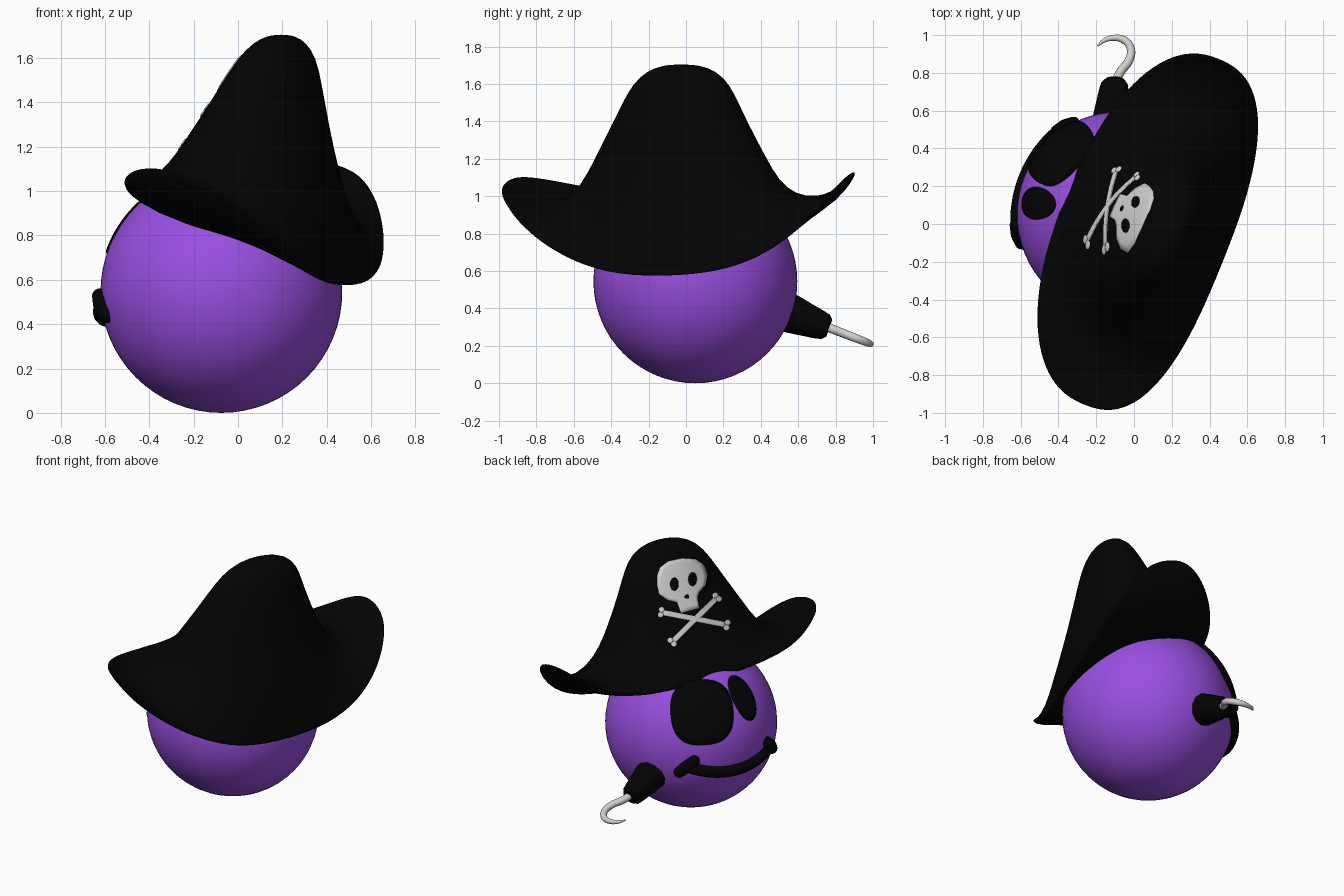
import bpy, bmesh, math
from mathutils import Vector
from mathutils.bvhtree import BVHTree

if "Cube" in bpy.data.objects:
    bpy.data.objects.remove(bpy.data.objects["Cube"])

C, R = Vector((-0.075, 0.05, 0.545)), 0.545


def material(name, rgb):
    m = bpy.data.materials.new(name)
    m.diffuse_color = (*rgb, 1)
    m.use_nodes = True
    m.node_tree.nodes["Principled BSDF"].inputs["Base Color"].default_value = m.diffuse_color
    return m


PURPLE = material("purple", (0.32, 0.078, 0.75))
BLACK = material("black", (0.001, 0.001, 0.001))
GREY = material("light_grey", (0.62, 0.62, 0.62))


def mesh_object(name, verts, faces, mat):
    me = bpy.data.meshes.new(name)
    me.from_pydata([tuple(v) for v in verts], [], faces)
    me.materials.append(mat)
    me.shade_smooth()
    ob = bpy.data.objects.new(name, me)
    bpy.context.collection.objects.link(ob)
    return ob


def tube(name, points, radii, mat):
    """Smooth round tube through points, closed at both ends."""
    cu = bpy.data.curves.new(name, 'CURVE')
    cu.dimensions = '3D'
    cu.bevel_depth = 1.0
    cu.bevel_resolution = 4
    cu.use_fill_caps = True
    cu.resolution_u = 8
    sp = cu.splines.new('BEZIER')
    sp.bezier_points.add(len(points) - 1)
    for bp, p, r in zip(sp.bezier_points, points, radii):
        bp.co, bp.radius = p, r
        bp.handle_left_type = bp.handle_right_type = 'AUTO'
    cu.materials.append(mat)
    ob = bpy.data.objects.new(name, cu)
    bpy.context.collection.objects.link(ob)
    return ob


def ball(name, centre, radius, mat, seg=24):
    bpy.ops.mesh.primitive_uv_sphere_add(segments=seg, ring_count=seg // 2, radius=radius, location=centre)
    ob = bpy.context.object
    ob.name = name
    ob.data.materials.append(mat)
    bpy.ops.object.shade_smooth()
    return ob


def ellipse(cx, cy, rx, ry, n=2.0, count=40):
    pts = []
    for i in range(count):
        c, s = math.cos(math.tau * i / count), math.sin(math.tau * i / count)
        pts.append((cx + rx * math.copysign(abs(c) ** (2 / n), c),
                    cy + ry * math.copysign(abs(s) ** (2 / n), s)))
    return pts


def plate(name, outline, centre, project, lift, mat, skirt, rings=6):
    """Star-shaped 2D outline laid on a curved surface, with a rim going down into it."""
    n = len(outline)
    verts = [project(centre[0], centre[1], lift)]
    for k in range(1, rings + 1):
        t = k / rings
        verts += [project(centre[0] + (x - centre[0]) * t, centre[1] + (y - centre[1]) * t, lift)
                  for x, y in outline]
    verts += [project(x, y, skirt) for x, y in outline]
    faces = [(0, 1 + j, 1 + (j + 1) % n) for j in range(n)]
    for k in range(rings):
        a, b = 1 + k * n, 1 + (k + 1) * n
        faces += [(a + j, b + j, b + (j + 1) % n, a + (j + 1) % n) for j in range(n)]
    return mesh_object(name, verts, faces, mat)


def on_ball(az, el, off=0.0):
    az, el = math.radians(az), math.radians(el)
    return C + Vector((math.cos(az) * math.cos(el), math.sin(az) * math.cos(el), math.sin(el))) * (R + off)


# Body
ball("body", C, R, PURPLE, 64)


# Eye and eye patch, laid on the ball
def ball_projector(az, el):
    n = (on_ball(az, el) - C).normalized()
    t = Vector((0, 0, 1)).cross(n).normalized()
    v = n.cross(t)
    return lambda x, y, off: C + (n * R + t * x + v * y).normalized() * (R + off)


plate("eye_patch", ellipse(0, 0, 0.205, 0.215, 2.7, 48), (0, 0), ball_projector(133.6, 31), 0.025, BLACK, -0.02)
plate("eye", ellipse(0, 0, 0.086, 0.16), (0, 0), ball_projector(172.3, 34.7), 0.008, BLACK, -0.01)

# Mouth: smiling tube with a cross bar at each end
FACE = 156.5
smile = [on_ball(FACE + 34 * k / 4, -13 + 6.5 * (k / 4) ** 2, 0.004) for k in range(-4, 5)]
tube("mouth", smile, [0.038] * 9, BLACK)
for s in (-1, 1):
    bar = [on_ball(FACE + s * (34.5 - 5 * k), -6.5 + 4.5 * k, 0.006) for k in (-1, 0, 1)]
    tube("mouth_corner", bar, [0.036, 0.04, 0.036], BLACK)
    for p in (bar[0], bar[2]):
        ball("mouth_corner_end", p, 0.036, BLACK, 16)

# Arm sleeve and hook
tube("sleeve", [(-0.12, 0.45, 0.415), (-0.115, 0.56, 0.372), (-0.107, 0.70, 0.318), (-0.103, 0.745, 0.302),
                (-0.102, 0.765, 0.295)], [0.108, 0.104, 0.08, 0.07, 0.05], BLACK)
hook_xy = [(-0.10, 0.74), (-0.075, 0.80), (-0.025, 0.87), (-0.018, 0.93), (-0.055, 0.975),
           (-0.11, 0.985), (-0.16, 0.97), (-0.193, 0.942)]
tube("hook", [(x, y, 0.295 - 0.39 * (y - 0.77)) for x, y in hook_xy],
     [0.024, 0.024, 0.023, 0.022, 0.02, 0.016, 0.011, 0.004], GREY)

# Hat: closed loft of rings in a frame turned to the face (f forward, l sideways)
HAZ = math.radians(158)
F = Vector((math.cos(HAZ), math.sin(HAZ), 0))
L = Vector((F.y, -F.x, 0))
H0 = Vector((0.07, -0.04, 0))
# forward shift, side shift, height, half depth, half width, slope, upturn, squareness
RINGS = [(0.01, 0, 0.80, 0.20, 0.40, 0.44, 0.0, 2.0),       # underside
         (0.015, 0, 0.785, 0.40, 0.72, 0.44, 0.18, 2.2),
         (0.02, 0, 0.775, 0.435, 0.89, 0.44, 0.52, 2.4),
         (0.02, 0, 0.765, 0.45, 0.99, 0.44, 0.97, 2.4),     # brim edge
         (0.02, 0, 0.785, 0.452, 1.00, 0.44, 1.0, 2.4),
         (0.02, 0, 0.80, 0.448, 0.95, 0.44, 0.77, 2.4),
         (0.015, 0, 0.85, 0.435, 0.80, 0.41, 0.34, 2.25),
         (0.0, 0, 0.945, 0.405, 0.66, 0.33, 0.1, 2.1),
         (-0.01, 0.01, 1.07, 0.36, 0.555, 0.21, 0, 2.0),    # crown
         (-0.02, 0.015, 1.2, 0.31, 0.485, 0.08, 0, 2.0),
         (-0.055, 0.03, 1.4, 0.235, 0.375, 0, 0, 2.0),
         (-0.085, 0.045, 1.55, 0.178, 0.305, 0, 0, 2.0),
         (-0.1, 0.055, 1.64, 0.13, 0.24, 0, 0, 2.0),
         (-0.107, 0.06, 1.69, 0.075, 0.15, 0, 0, 2.0),
         (-0.11, 0.06, 1.705, 0.03, 0.06, 0, 0, 2.0)]
N = 48
verts, faces = [], []
for f0, l0, z, b, a, slope, up, n in RINGS:
    for f, l in ellipse(0, 0, b, a, n, N):
        e = l / a
        curl = 0.35 * e ** 4 if e > 0 else 0.31 * (-e) ** 2.1
        back = (0.03 if e > 0 else 0.055) * e * e * min(1, up * 1.5)
        height = z + slope * f * (1 - 0.4 * e * e) + up * curl
        side = l + l0 if e > 0 else l * 0.985 + l0
        verts.append(H0 + F * (f + f0 - back) + L * side + Vector((0, 0, height)))
for i in range(len(RINGS) - 1):
    p, q = i * N, (i + 1) * N
    faces += [(q + j, q + (j + 1) % N, p + (j + 1) % N, p + j) for j in range(N)]
top = (len(RINGS) - 1) * N
faces += [list(range(N)), [top + j for j in reversed(range(N))]]
hat = mesh_object("hat", verts, faces, BLACK)
bm = bmesh.new()
bm.from_mesh(hat.data)
bmesh.ops.recalc_face_normals(bm, faces=bm.faces)
bm.faces.ensure_lookup_table()
if bm.faces[-1].normal.z < 0:
    bmesh.ops.reverse_faces(bm, faces=bm.faces)
bm.to_mesh(hat.data)
bm.free()
sub = hat.modifiers.new("smooth", 'SUBSURF')
sub.levels = sub.render_levels = 1

# Skull emblem, projected onto the front of the hat along a slanted direction
bpy.context.view_layer.update()
tree = BVHTree.FromObject(hat, bpy.context.evaluated_depsgraph_get())
AZ, EL = math.radians(125), math.radians(25)
D = Vector((math.cos(AZ) * math.cos(EL), math.sin(AZ) * math.cos(EL), math.sin(EL)))
RT = Vector((-math.sin(AZ), math.cos(AZ), 0))
UP = D.cross(RT)


def on_hat(x, y, off):
    o = Vector((0, 0, 0.85)) + RT * ((x - 686) / 158) + UP * ((672 - y) / 158)
    hit, normal, _, _ = tree.ray_cast(o + D * 4, -D)
    return hit + normal * off if hit else o


def refine(pts, k=3):
    return [tuple(p[i] + (q[i] - p[i]) * s / k for i in (0, 1))
            for p, q in zip(pts, pts[1:] + pts[:1]) for s in range(k)]


skull = [(657, 575), (660, 567), (668, 561), (682, 558), (695, 559), (704, 565), (707, 575), (705, 585),
         (699, 592), (697, 598), (699, 608), (681, 613), (677, 602), (668, 600), (659, 594), (657, 585)]
plate("skull", refine(skull), (684, 584), on_hat, 0.005, GREY, -0.002)
for cx, cy, rx, ry in ((674, 584, 4.2, 6.5), (692, 579, 4.2, 6.8), (686.5, 596.5, 2.2, 2)):
    plate("skull_hole", ellipse(cx, cy, rx, ry, 2, 20), (cx, cy), on_hat, 0.008, BLACK, 0.003, 3)
for p, q in (((661, 612), (727, 625)), ((672, 642), (717, 597))):
    p, q = Vector(p), Vector(q)
    d = (q - p).normalized()
    w = Vector((-d.y, d.x)) * 2.6
    bar = [tuple(v) for v in (p - w, q - w, q + w, p + w)]
    plate("crossbone", refine(bar, 12), tuple((p + q) / 2), on_hat, 0.005, GREY, -0.002)
    for e in (p, q):
        for s in (-1, 1):
            k = e + w * s * 1.0
            plate("bone_knob", ellipse(k.x, k.y, 2.8, 2.8, 2, 16), tuple(k), on_hat, 0.0055, GREY, -0.002, 2)
